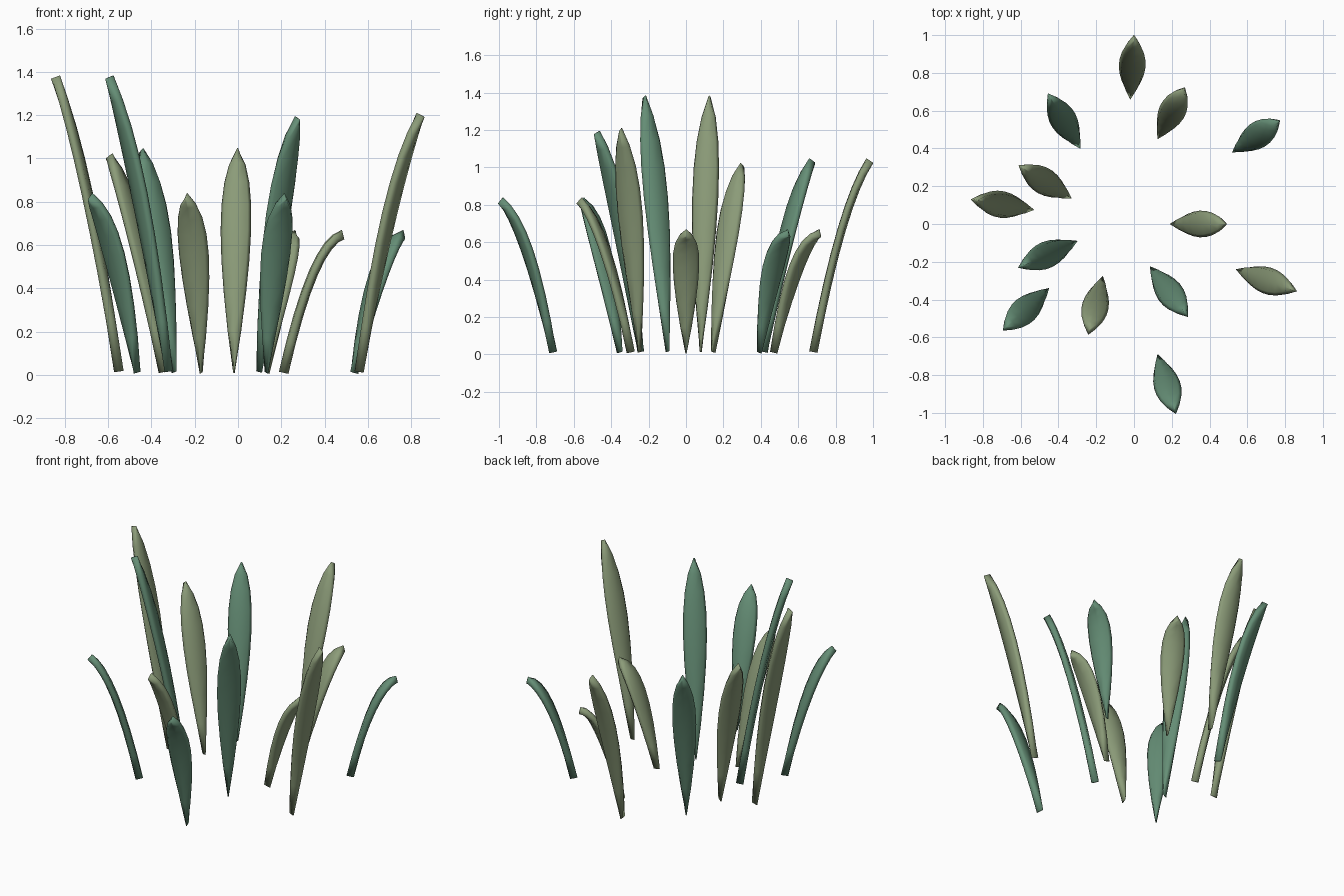
import bpy, bmesh, math
from mathutils import Vector

if "Cube" in bpy.data.objects:
    bpy.data.objects.remove(bpy.data.objects["Cube"])

ROWS, SIDES = 8, 8
HALF_WIDTH, HALF_THICK = 0.071, 0.0225


def material(name, color):
    m = bpy.data.materials.new(name)
    m.diffuse_color = (*color, 1)
    m.use_nodes = True
    m.node_tree.nodes["Principled BSDF"].inputs["Base Color"].default_value = m.diffuse_color
    return m


olive = material("olive_leaf", (0.26, 0.33, 0.19))
green = material("green_leaf", (0.13, 0.27, 0.18))

# Each leaf: inner base x, y, outer tip x, y, height, colour
LEAVES = [
    (0.19, 0.00, 0.495, 0.00, 0.67, olive),
    (0.52, 0.38, 0.775, 0.55, 0.67, green),
    (0.125, 0.45, 0.27, 0.725, 0.67, olive),
    (-0.02, 0.66, 0.00, 1.00, 1.05, olive),
    (-0.285, 0.40, -0.455, 0.69, 1.05, green),
    (-0.33, 0.135, -0.61, 0.31, 1.025, olive),
    (-0.53, 0.075, -0.86, 0.13, 1.39, olive),
    (-0.30, -0.09, -0.61, -0.23, 1.39, green),
    (-0.45, -0.34, -0.69, -0.56, 0.845, green),
    (-0.165, -0.275, -0.24, -0.58, 0.845, olive),
    (0.125, -0.69, 0.22, -1.00, 0.845, green),
    (0.085, -0.225, 0.285, -0.49, 1.20, green),
    (0.54, -0.24, 0.86, -0.355, 1.215, olive),
]


def soft(v):
    """Rounds an oval coordinate out towards a fuller section."""
    return math.copysign(abs(v) ** 0.7, v) if abs(v) > 1e-6 else 0.0


SECTION = [(soft(math.cos(2 * math.pi * k / SIDES)), soft(math.sin(2 * math.pi * k / SIDES)))
           for k in range(SIDES)]


def make_leaf(name, bx, by, tx, ty, height, mat):
    """Sweep a rounded section along an outward drooping path, tapering only in width."""
    inner, outer = Vector((bx, by, 0)), Vector((tx, ty, 0))
    out = (outer - inner).normalized()
    side = Vector((-out.y, out.x, 0))
    up = Vector((0, 0, 1))
    droop = 0.57
    length = (outer - inner).length - (0.03 if height < 0.9 else 0.038)
    z0 = 0.004 + 0.008 * height
    rise = height - (0.022 if height < 0.9 else 0.014) - z0
    start = inner + out * 0.021 + up * z0
    bm = bmesh.new()
    rings = []
    for i in range(ROWS + 1):
        t = i / ROWS
        centre = start + out * length * t + up * (rise * t + droop * (t - t * t))
        tangent = out * length + up * (rise + droop * (1 - 2 * t))
        normal = tangent.normalized().cross(side)
        width = max(0.004, HALF_WIDTH * max(0, math.sin(math.pi * t ** 1.1)) ** 0.7)
        rings.append([bm.verts.new(centre + side * width * u + normal * HALF_THICK * v)
                      for u, v in SECTION])
    for a, b in zip(rings, rings[1:]):
        for k in range(SIDES):
            n = (k + 1) % SIDES
            bm.faces.new((a[k], a[n], b[n], b[k]))
    bm.faces.new(rings[0][::-1])
    bm.faces.new(rings[-1])
    bmesh.ops.recalc_face_normals(bm, faces=bm.faces)
    mesh = bpy.data.meshes.new(name)
    bm.to_mesh(mesh)
    bm.free()
    mesh.materials.append(mat)
    mesh.shade_smooth()
    obj = bpy.data.objects.new(name, mesh)
    bpy.context.collection.objects.link(obj)


# Ring of leaves
for number, data in enumerate(LEAVES, 1):
    make_leaf(f"leaf_{number:02d}", *data)
